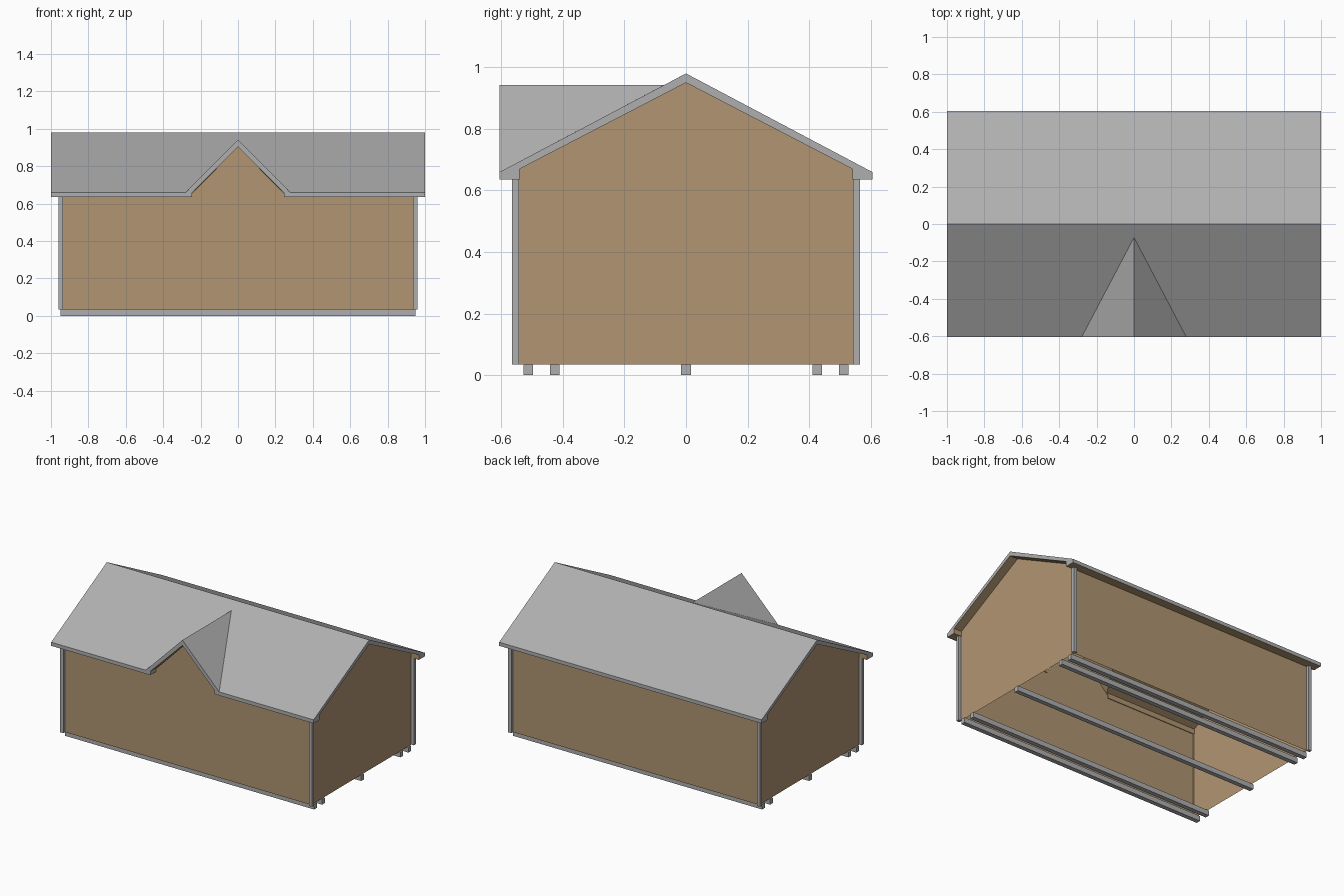
import bpy, bmesh

if "Cube" in bpy.data.objects:
    bpy.data.objects.remove(bpy.data.objects["Cube"])


def material(name, rgb):
    m = bpy.data.materials.new(name)
    m.diffuse_color = (*rgb, 1)
    m.use_nodes = True
    m.node_tree.nodes["Principled BSDF"].inputs["Base Color"].default_value = m.diffuse_color
    return m


GREY = material("grey trim", (0.43, 0.43, 0.43))
TAN = material("tan siding", (0.44, 0.30, 0.166))


def make_object(name, bm, mats):
    me = bpy.data.meshes.new(name)
    bm.to_mesh(me)
    bm.free()
    for m in mats:
        me.materials.append(m)
    ob = bpy.data.objects.new(name, me)
    bpy.context.collection.objects.link(ob)
    return ob


def sheet(name, pts, mat):
    bm = bmesh.new()
    bm.faces.new([bm.verts.new(p) for p in pts])
    return make_object(name, bm, [mat])


def box(name, lo, hi, mat):
    bm = bmesh.new()
    bmesh.ops.create_cube(bm, size=1)
    for v in bm.verts:
        v.co = [(a + b) / 2 + c * (b - a) for a, b, c in zip(lo, hi, v.co)]
    return make_object(name, bm, [mat])


# Walls: thin siding, open underneath
WX, WY, Z0, ZT = 0.94, 0.545, 0.035, 0.65
front = [(-WX, Z0), (WX, Z0), (WX, ZT), (0.25, ZT), (0, 0.905), (-0.25, ZT), (-WX, ZT)]
sheet("front_wall", [(x, -WY, z) for x, z in front], TAN)
sheet("back_wall", [(WX, WY, Z0), (-WX, WY, Z0), (-WX, WY, ZT), (WX, WY, ZT)], TAN)
gable = [(-WY, Z0), (WY, Z0), (WY, 0.668), (0, 0.952), (-WY, 0.668)]
sheet("right_gable_wall", [(WX, y, z) for y, z in gable], TAN)
sheet("left_gable_wall", [(-WX, y, z) for y, z in reversed(gable)], TAN)

# Corner trim posts
for sx in (-1, 1):
    for sy in (-1, 1):
        xs, ys = sorted((sx * 0.935, sx * 0.96)), sorted((sy * 0.543, sy * 0.565))
        box("corner_trim", (xs[0], ys[0], Z0), (xs[1], ys[1], 0.635), GREY)

# Floor skids
for y in (-0.513, -0.426, 0, 0.426, 0.513):
    box("skid", (-0.95, y - 0.0155, 0), (0.95, y + 0.0155, Z0), GREY)

# Roof with front dormer: right half faces, mirrored in x
E, I = 0.605, 0.54                              # eave edge, inner eave
ZB, ZE, ZI = 0.635, 0.66, 0.67                  # eave bottom, eave top, inner eave top
ridge, ridge_in = 0.98, 0.95
peak, peak_in = 0.942, 0.905                    # dormer ridge
vy, vy_in = -0.072, -0.087                      # where dormer meets the roof
grey_faces = [
    [(1, 0, ridge), (1, E, ZE), (0, E, ZE), (0, 0, ridge)],
    [(1, 0, ridge), (1, -E, ZE), (0.28, -E, ZE), (0, vy, peak), (0, 0, ridge)],
    [(0.28, -E, ZE), (0, -E, peak), (0, vy, peak)],
    [(1, E, ZB), (1, E, ZE), (0, E, ZE), (0, E, ZB)],
    [(1, -E, ZE), (0.28, -E, ZE), (0, -E, peak), (0, -E, peak_in),
     (0.245, -E, ZE), (0.245, -E, ZB), (1, -E, ZB)],
    [(1, -E, ZB), (1, -E, ZE), (1, 0, ridge), (1, E, ZE), (1, E, ZB),
     (1, I, ZB), (1, I, ZI), (1, 0, ridge_in), (1, -I, ZI), (1, -I, ZB)],
    [(0.245, -E, ZB), (0.245, -I, ZB), (0.245, -I, ZE), (0.245, -E, ZE)],
]
tan_faces = [
    [(1, 0, ridge_in), (1, I, ZI), (0, I, ZI), (0, 0, ridge_in)],
    [(1, I, ZI), (1, I, ZB), (0, I, ZB), (0, I, ZI)],
    [(1, I, ZB), (1, E, ZB), (0, E, ZB), (0, I, ZB)],
    [(1, 0, ridge_in), (1, -I, ZI), (0.235, -I, ZI), (0, vy_in, peak_in), (0, 0, ridge_in)],
    [(0.245, -E, ZE), (0.245, -I, ZE), (0.235, -I, ZI), (0, vy_in, peak_in), (0, -E, peak_in)],
    [(1, -I, ZB), (0.245, -I, ZB), (0.245, -I, ZE), (0.235, -I, ZI), (1, -I, ZI)],
    [(1, -I, ZB), (1, -E, ZB), (0.245, -E, ZB), (0.245, -I, ZB)],
]
bm = bmesh.new()
for index, faces in enumerate((grey_faces, tan_faces)):
    for pts in faces:
        for s in (1, -1):
            f = bm.faces.new([bm.verts.new((s * x, y, z)) for x, y, z in pts])
            f.material_index = index
bmesh.ops.remove_doubles(bm, verts=bm.verts, dist=0.0005)
bmesh.ops.recalc_face_normals(bm, faces=bm.faces)
make_object("roof", bm, [GREY, TAN])
